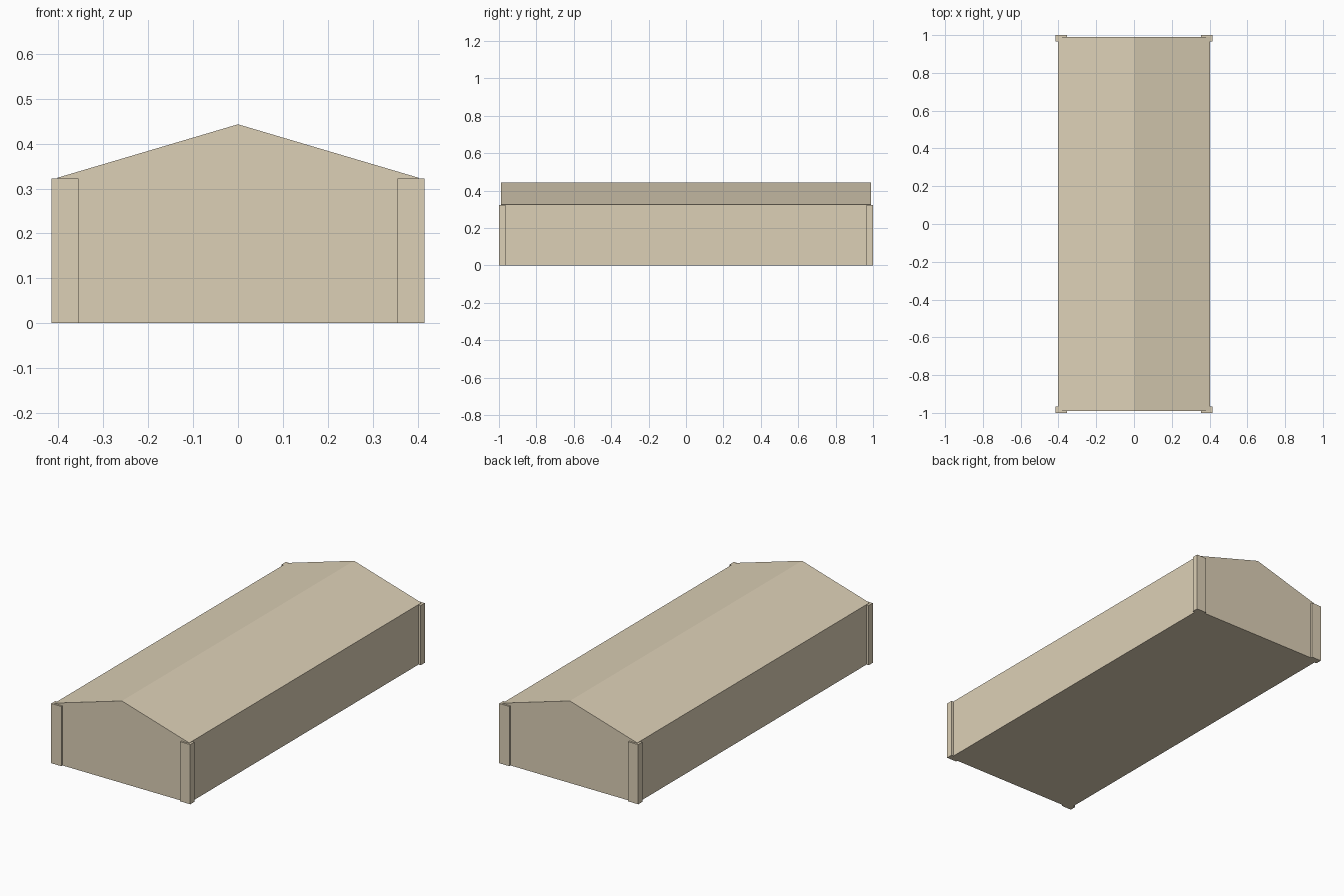
import bpy, bmesh

if "Cube" in bpy.data.objects:
    bpy.data.objects.remove(bpy.data.objects["Cube"])

mat = bpy.data.materials.new("tan_wall")
mat.diffuse_color = (0.72, 0.63, 0.47, 1)
mat.use_nodes = True
mat.node_tree.nodes["Principled BSDF"].inputs["Base Color"].default_value = mat.diffuse_color


def extrude_profile(name, points, direction):
    """Extrude a closed 3D profile into a solid."""
    bm = bmesh.new()
    face = bm.faces.new([bm.verts.new(p) for p in points])
    ext = bmesh.ops.extrude_face_region(bm, geom=[face], use_keep_orig=True)
    moved = [g for g in ext["geom"] if isinstance(g, bmesh.types.BMVert)]
    bmesh.ops.translate(bm, verts=moved, vec=direction)
    bmesh.ops.recalc_face_normals(bm, faces=bm.faces)
    mesh = bpy.data.meshes.new(name)
    bm.to_mesh(mesh)
    bm.free()
    mesh.materials.append(mat)
    obj = bpy.data.objects.new(name, mesh)
    bpy.context.collection.objects.link(obj)
    return obj


# Gabled building body with its roof, extruded front to back
HALF_W, HALF_L, EAVE, RIDGE = 0.402, 0.99, 0.324, 0.443
gable = [(-HALF_W, 0), (HALF_W, 0), (HALF_W, EAVE), (0, RIDGE), (-HALF_W, EAVE)]
extrude_profile("gabled_body", [(x, -HALF_L, z) for x, z in gable], (0, 2 * HALF_L, 0))

# L-shaped corner trim wrapping each corner
trim = [(0.355, 1.0), (0.415, 1.0), (0.415, 0.965),
        (0.397, 0.965), (0.397, 0.985), (0.355, 0.985)]
for side, sx in (("left", -1), ("right", 1)):
    for end, sy in (("front", -1), ("back", 1)):
        extrude_profile(f"corner_trim_{end}_{side}",
                        [(x * sx, y * sy, 0) for x, y in trim], (0, 0, 0.322))
